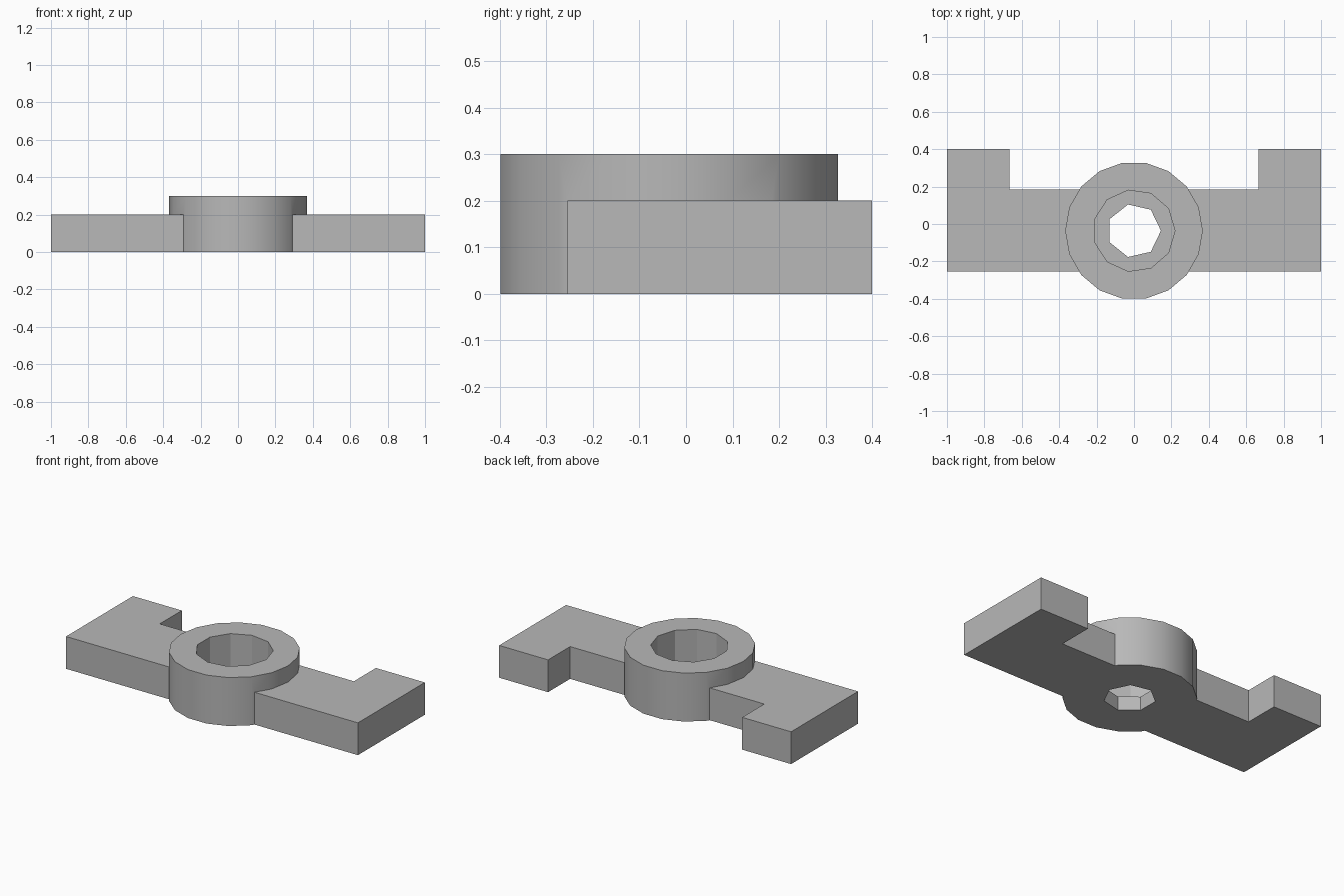
import bpy
import bmesh
import math

cube = bpy.data.objects.get("Cube")
if cube:
    bpy.data.objects.remove(cube, do_unlink=True)

grey = bpy.data.materials.new("plain grey")
grey.use_nodes = True
colour = (0.48, 0.48, 0.48, 1)
grey.diffuse_color = colour
grey.node_tree.nodes["Principled BSDF"].inputs["Base Color"].default_value = colour

HUB_Y = -0.036


def prism(name, outline, bottom, top):
    """Extrude a flat outline between two heights."""
    bm = bmesh.new()
    face = bm.faces.new([bm.verts.new((x, y, bottom)) for x, y in outline])
    result = bmesh.ops.extrude_face_region(bm, geom=[face])
    raised = [g for g in result["geom"] if isinstance(g, bmesh.types.BMVert)]
    bmesh.ops.translate(bm, verts=raised, vec=(0, 0, top - bottom))
    bmesh.ops.recalc_face_normals(bm, faces=bm.faces)
    mesh = bpy.data.meshes.new(name)
    bm.to_mesh(mesh)
    bm.free()
    mesh.materials.append(grey)
    obj = bpy.data.objects.new(name, mesh)
    bpy.context.collection.objects.link(obj)
    return obj


def polygon(sides, radius):
    """Regular polygon around the hub axis, first corner towards +x."""
    angles = [math.tau * i / sides for i in range(sides)]
    return [(radius * math.cos(a), HUB_Y + radius * math.sin(a)) for a in angles]


def combine(body, other, operation):
    """Apply a boolean and discard the helper."""
    mod = body.modifiers.new(operation.lower(), "BOOLEAN")
    mod.operation = operation
    mod.solver = "EXACT"
    mod.object = other
    bpy.ops.object.select_all(action="DESELECT")
    body.select_set(True)
    bpy.context.view_layer.objects.active = body
    bpy.ops.object.modifier_apply(modifier=mod.name)
    bpy.data.objects.remove(other, do_unlink=True)


# Flat bar with a rearward tab at each end
half = [(1, -0.255), (1, 0.4), (0.665, 0.4), (0.665, 0.184)]
outline = half + [(-x, y) for x, y in reversed(half)]
bracket = prism("mounting_bracket", outline, 0, 0.2)

# Raised round hub fused into the bar
combine(bracket, prism("hub", polygon(18, 0.368), 0, 0.3), "UNION")

# Wide recess from above and a narrower hole through its floor
combine(bracket, prism("recess_cutter", polygon(11, 0.219), 0.085, 0.5), "DIFFERENCE")
combine(bracket, prism("hole_cutter", polygon(7, 0.144), -0.1, 0.2), "DIFFERENCE")

# Smooth the hub wall, keep the coarse bores and corners crisp
bpy.ops.object.shade_smooth_by_angle(angle=math.radians(30))
